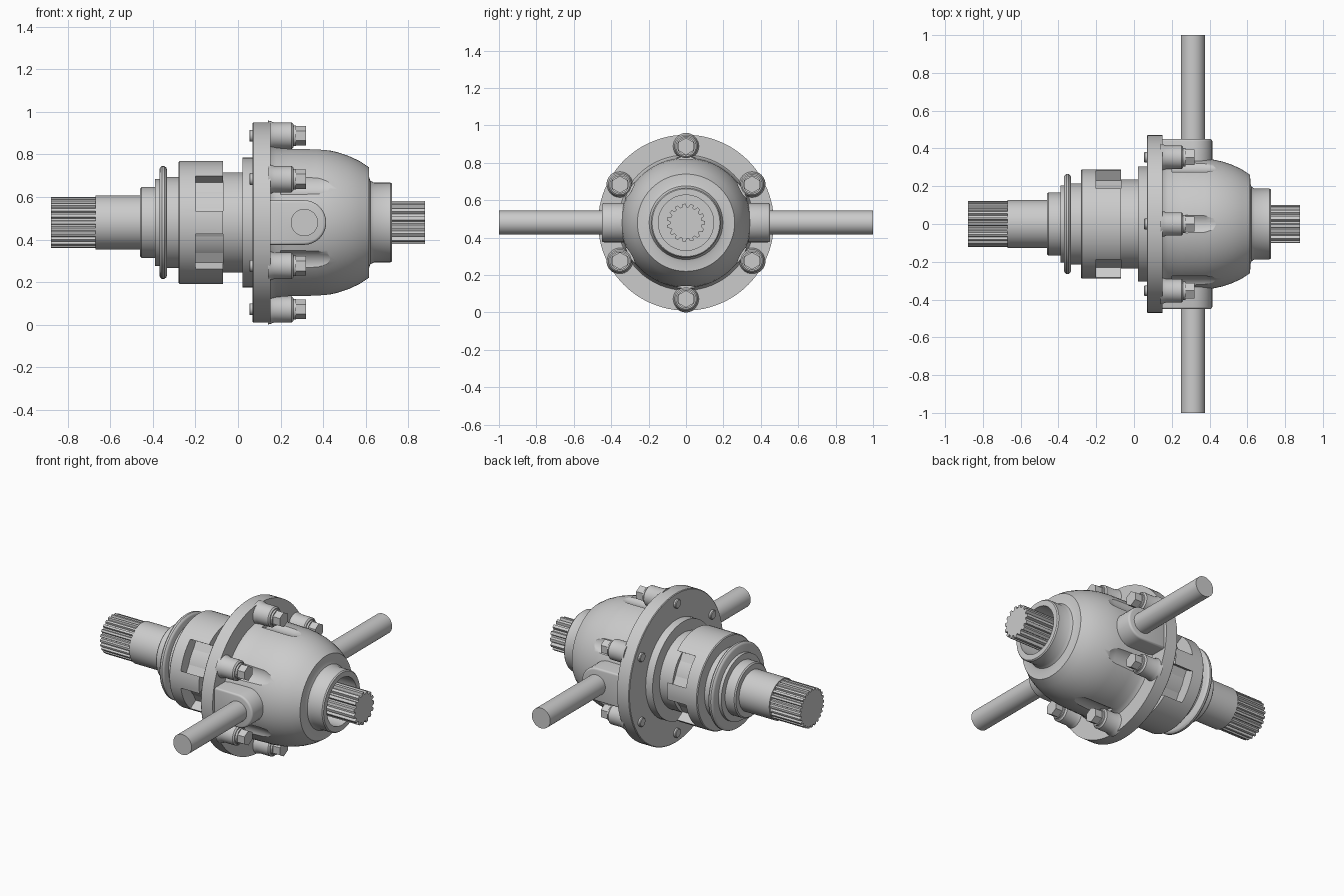
import bpy, bmesh
from math import sin, cos, pi, radians
from mathutils import Matrix, Vector

if "Cube" in bpy.data.objects:
    bpy.data.objects.remove(bpy.data.objects["Cube"])

CZ = 0.472  # height of the main axis


def finish(name, bm, angle=30):
    bmesh.ops.recalc_face_normals(bm, faces=bm.faces)
    me = bpy.data.meshes.new(name)
    bm.to_mesh(me)
    bm.free()
    ob = bpy.data.objects.new(name, me)
    bpy.context.collection.objects.link(ob)
    smooth(ob, angle)
    return ob


def smooth(ob, angle=30):
    bpy.ops.object.select_all(action='DESELECT')
    ob.select_set(True)
    bpy.context.view_layer.objects.active = ob
    bpy.ops.object.shade_smooth_by_angle(angle=radians(angle))


def lathe(name, pts, seg=64, y=0, z=CZ):
    """Revolve (x, radius) points about an axis parallel to x."""
    bm = bmesh.new()
    rings = []
    for x, r in pts:
        n = 1 if r == 0 else seg
        rings.append([bm.verts.new((x, y + r * cos(2 * pi * i / seg), z + r * sin(2 * pi * i / seg)))
                      for i in range(n)])
    for a, b in zip(rings, rings[1:]):
        for i in range(seg):
            j = (i + 1) % seg
            q = [a[i % len(a)], a[j % len(a)], b[j % len(b)], b[i % len(b)]]
            bm.faces.new(list(dict.fromkeys(q)))
    return finish(name, bm)


def prism(name, outline, vec, angle=30, bevel=0):
    """Extrude a closed 3D outline along vec."""
    bm = bmesh.new()
    f = bm.faces.new([bm.verts.new(p) for p in outline])
    g = bmesh.ops.extrude_face_region(bm, geom=[f])
    bmesh.ops.translate(bm, vec=vec, verts=[v for v in g['geom'] if isinstance(v, bmesh.types.BMVert)])
    if bevel:
        caps = [e for e in bm.edges if abs(e.verts[0].co.y - e.verts[1].co.y) < 1e-5
                and abs(e.verts[0].co.y - (outline[0][1] + vec[1])) < 1e-5]
        bmesh.ops.bevel(bm, geom=caps, offset=bevel, segments=3, profile=0.5, affect='EDGES')
    return finish(name, bm, angle)


def cut(ob, cutters):
    for c in cutters:
        m = ob.modifiers.new("cut", 'BOOLEAN')
        m.operation = 'DIFFERENCE'
        m.solver = 'EXACT'
        m.object = c
        bpy.context.view_layer.objects.active = ob
        bpy.ops.object.modifier_apply(modifier=m.name)
        bpy.data.objects.remove(c, do_unlink=True)
    smooth(ob)


def spline(name, x0, x1, r, root, teeth):
    """Toothed shaft end."""
    pts = []
    for i in range(teeth):
        for f, rad in ((-.36, root), (-.2, r), (.2, r), (.36, root)):
            a = 2 * pi * (i + f) / teeth
            pts.append((x0, rad * cos(a), CZ + rad * sin(a)))
    return prism(name, pts, (x1 - x0, 0, 0), 20)


# Input shaft, collars and bearing neck
lathe("input_shaft", [(-.67, 0), (-.67, .127), (-.46, .127), (-.46, .16), (-.453, .167), (-.39, .167),
                      (-.39, .205), (-.335, .205), (-.335, .215), (-.27, .215), (-.07, .215),
                      (-.07, .235), (.02, .235), (.02, .305), (.08, .305), (.08, 0)])
spline("input_spline", -.88, -.665, .121, .108, 24)

# Rounded retaining ring
lathe("retaining_ring", [(-.37, 0), (-.37, .25), (-.366, .259), (-.358, .265), (-.346, .265),
                         (-.338, .259), (-.334, .25), (-.334, 0)])

# Clutch collar with open slots
collar = lathe("clutch_collar", [(-.28, 0), (-.28, .284), (-.275, .289), (-.07, .289), (-.07, 0)])
slots = []
for d in (30, 150, 210, 330):
    bm = bmesh.new()
    bmesh.ops.create_cube(bm, size=1)
    m = (Matrix.Translation((0, 0, CZ)) @ Matrix.Rotation(radians(d), 4, 'X')
         @ Matrix.Translation((-.12, .31, 0)) @ Matrix.Diagonal((.16, .2, .19, 1)))
    bmesh.ops.transform(bm, matrix=m, verts=bm.verts)
    slots.append(finish("slot_cutter", bm))
cut(collar, slots)

# Flange
lathe("flange", [(.068, 0), (.068, .466), (.072, .47), (.152, .47), (.152, 0)], 96)

# Bolt positions
bolts = [(.408 * cos(radians(a)), CZ + .408 * sin(radians(a))) for a in range(30, 390, 60)]

# Domed housing with hub, bore and bolt clearances
dome = lathe("housing", [(.14, 0), (.14, .37), (.155, .36), (.18, .352), (.25, .35), (.37, .347), (.42, .341),
                         (.47, .33), (.52, .313), (.57, .29), (.615, .26), (.616, .215), (.622, .197),
                         (.64, .187), (.718, .187), (.725, .181), (.725, .148), (.35, .148), (.35, 0)])
cut(dome, [lathe("clearance_cutter", [(.2, 0), (.2, .078), (.38, .078), (.42, .074), (.46, .062), (.46, 0)],
                 32, y, z) for y, z in bolts])

# Bolts with bosses, washers, hex heads and threaded tails
for i, (y, z) in enumerate(bolts):
    lathe(f"bolt_boss_{i}", [(.14, 0), (.14, .072), (.155, .068), (.17, .062), (.252, .062), (.26, .054), (.26, 0)],
          32, y, z)
    lathe(f"bolt_washer_{i}", [(.255, 0), (.255, .048), (.272, .048), (.272, 0)], 24, y, z)
    hexa = [(.27, y + .046 * sin(k * pi / 3), z + .046 * cos(k * pi / 3)) for k in range(6)]
    prism(f"bolt_head_{i}", hexa, (.05, 0, 0))
    lathe(f"bolt_tail_{i}", [(.053, 0), (.053, .024), (.057, .028), (.08, .028), (.08, 0)], 20, y, z)

# Side pads and cross rods
for side, s in (("front", -1), ("back", 1)):
    outline = [(.14, s * .25, CZ - .105), (.14, s * .25, CZ + .105)]
    outline += [(.31 + .105 * sin(k * pi / 16), s * .25, CZ + .105 * cos(k * pi / 16)) for k in range(17)]
    prism(f"{side}_pad", outline, (0, s * .2, 0), 40, .012)
    rod = [(.312 + .064 * cos(k * pi / 20), s * .4, CZ + .064 * sin(k * pi / 20)) for k in range(40)]
    prism(f"{side}_rod", rod, (0, s * .6, 0))

# Output shaft inside the hub
spline("output_spline", .3, .88, .102, .085, 15)

# Rest the flange on the ground
bpy.context.view_layer.update()
low = min((o.matrix_world @ v.co).z for o in bpy.data.objects for v in o.data.vertices)
for o in bpy.data.objects:
    o.location.z -= low
